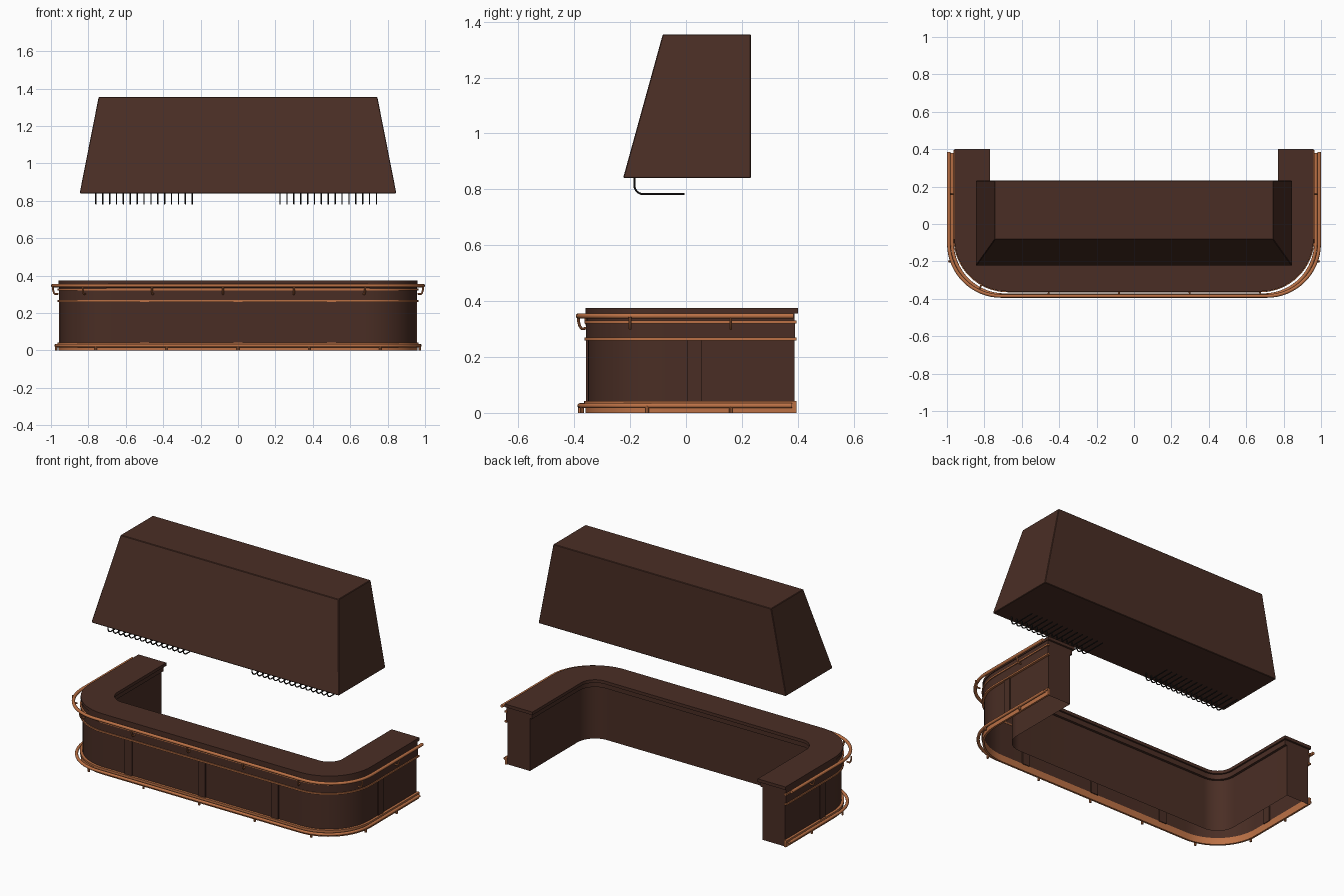
import bpy, bmesh, math

if "Cube" in bpy.data.objects:
    bpy.data.objects.remove(bpy.data.objects["Cube"])

def mat(name, c):
    m = bpy.data.materials.new(name)
    m.diffuse_color = (*c, 1)
    m.use_nodes = True
    m.node_tree.nodes["Principled BSDF"].inputs["Base Color"].default_value = m.diffuse_color
    return m

WOOD = mat("dark_brown_wood", (0.068, 0.027, 0.018))
COPPER = mat("copper", (0.50, 0.165, 0.06))
BLACK = mat("black_metal", (0.018, 0.015, 0.014))

def finish(bm, name, m, smooth=True):
    bmesh.ops.recalc_face_normals(bm, faces=bm.faces[:])
    me = bpy.data.meshes.new(name)
    bm.to_mesh(me)
    bm.free()
    ob = bpy.data.objects.new(name, me)
    bpy.context.collection.objects.link(ob)
    me.materials.append(m)
    if smooth:
        select(ob)
        bpy.ops.object.shade_smooth_by_angle(angle=math.radians(35))
    return ob

def select(ob):
    bpy.ops.object.select_all(action='DESELECT')
    ob.select_set(True)
    bpy.context.view_layer.objects.active = ob

# U-shaped plan line, open towards the back
def u_line(x, yf, r, yend, n=16):
    right = [(x, yend)]
    for i in range(n + 1):
        a = -math.pi / 2 * i / n
        right.append((x - r + r * math.cos(a), yf + r + r * math.sin(a)))
    return right + [(-px, py) for px, py in reversed(right)]

# sweep a profile of (outward offset, z) along the U line
def u_sweep(name, prof, m, x=0.96, yf=-0.36, r=0.285, yend=0.395, close=True):
    bm = bmesh.new()
    rows = [[bm.verts.new((px, py, z)) for px, py in u_line(x + d, yf - d, r + d, yend)]
            for d, z in prof]
    count = len(rows) if close else len(rows) - 1
    for i in range(count):
        a, b = rows[i], rows[(i + 1) % len(rows)]
        for j in range(len(a) - 1):
            bm.faces.new((a[j], a[j + 1], b[j + 1], b[j]))
    bm.faces.new([q[0] for q in rows])
    bm.faces.new([q[-1] for q in reversed(rows)])
    return finish(bm, name, m)

def rect(d0, d1, z0, z1):
    return [(d0, z0), (d1, z0), (d1, z1), (d0, z1)]

def ring(z, r, n=12):
    return [(r * math.cos(2 * math.pi * i / n), z + r * math.sin(2 * math.pi * i / n)) for i in range(n)]

def box(name, lo, hi, m):
    bm = bmesh.new()
    bmesh.ops.create_cube(bm, size=1)
    for v in bm.verts:
        v.co = [(lo[k] + hi[k]) / 2 + v.co[k] * (hi[k] - lo[k]) for k in range(3)]
    return finish(bm, name, m, False)

# several round rods in one mesh
def rods(name, paths, radius, m):
    cu = bpy.data.curves.new(name, 'CURVE')
    cu.dimensions = '3D'
    cu.bevel_depth = radius
    cu.bevel_resolution = 2
    cu.use_fill_caps = True
    for p in paths:
        s = cu.splines.new('POLY')
        s.points.add(len(p) - 1)
        for q, c in zip(s.points, p):
            q.co = (*c, 1)
    ob = bpy.data.objects.new(name, cu)
    bpy.context.collection.objects.link(ob)
    cu.materials.append(m)
    select(ob)
    bpy.ops.object.convert(target='MESH')
    bpy.ops.object.shade_smooth_by_angle(angle=math.radians(40))

# counter body (hollow, open below), worktop and upper band
u_sweep("counter_body", [(-0.01, 0), (-0.01, 0.33), (-0.004, 0.33), (-0.004, 0.358),
                         (-0.18, 0.358), (-0.18, 0.325), (-0.165, 0.325), (-0.165, 0)],
        WOOD, yend=0.388, close=False)
u_sweep("worktop", rect(-0.19, 0, 0.356, 0.375), WOOD, yend=0.40)
u_sweep("upper_band", rect(-0.012, -0.002, 0.265, 0.325), WOOD, yend=0.39)

# copper trims
u_sweep("upper_trim", rect(-0.012, 0.004, 0.32, 0.33), COPPER)
u_sweep("lower_trim", rect(-0.012, 0.004, 0.259, 0.269), COPPER)
u_sweep("base_skirt", rect(-0.012, 0.0, 0.0, 0.03), COPPER)
u_sweep("base_trim", rect(-0.012, 0.005, 0.03, 0.042), COPPER)

# copper rails
u_sweep("hand_rail", ring(0.347, 0.0095), COPPER, x=0.99, yf=-0.385, r=0.28, yend=0.385)
u_sweep("foot_rail", ring(0.026, 0.009), COPPER, x=0.972, yf=-0.38, r=0.28, yend=0.38)

# panel posts
for i, x in enumerate((-0.5, 0, 0.5)):
    box(f"front_post_{i}", (x - 0.025, -0.357, 0.04), (x + 0.025, -0.343, 0.26), WOOD)
for s in (-1, 1):
    a, b = sorted((s * 0.943, s * 0.956))
    box(f"side_post_{s}", (a, 0.005, 0.04), (b, 0.055, 0.26), WOOD)

# front position of a rail at x, including the rounded corner
def rail_y(x, rx, yf, r):
    t = max(0, abs(x) - (rx - r))
    return yf + r - math.sqrt(r * r - t * t)

# foot rail legs and hand rail brackets
legs = []
for x in (-0.76, -0.38, 0, 0.38, 0.76):
    y = rail_y(x, 0.972, -0.38, 0.28)
    legs.append([(x, y, 0.026), (x, y, 0)])
legs += [[(s * 0.972, y, 0.026), (s * 0.972, y, 0)] for s in (-1, 1) for y in (-0.14, 0.16)]
rods("foot_rail_legs", legs, 0.007, COPPER)

BR = [(0.0, 0.343), (0.0, 0.328), (0.005, 0.31), (0.012, 0.301), (0.03, 0.303)]
arms = []
for x in (-0.83, -0.46, -0.08, 0.30, 0.68):
    y = rail_y(x, 0.99, -0.385, 0.28)
    arms.append([(x * (1 - d * 0.5), y + d, z) for d, z in BR])
arms += [[(s * (0.99 - d), y, z) for d, z in BR] for s in (-1, 1) for y in (-0.2, 0.16)]
rods("hand_rail_brackets", arms, 0.005, COPPER)

# hanging canopy with a sloped front and sides
bm = bmesh.new()
levels = [(0.845, -0.223, 0.84), (0.845, -0.223, 0.848), (0.745, -0.083, 1.355)]
rows = [[bm.verts.new(c) for c in ((-x, y, z), (x, y, z), (x, 0.232, z), (-x, 0.232, z))]
        for x, y, z in levels]
for a, b in zip(rows, rows[1:]):
    for j in range(4):
        bm.faces.new((a[j], a[(j + 1) % 4], b[(j + 1) % 4], b[j]))
bm.faces.new(rows[0][::-1])
bm.faces.new(rows[-1])
canopy = finish(bm, "canopy", WOOD, False)
bev = canopy.modifiers.new("soft_edges", 'BEVEL')
bev.width = 0.003
bev.segments = 1

# glass hooks under the canopy
hooks = []
for start in (-0.76, 0.225):
    for i in range(15):
        x = start + i * 0.0368
        arc = [(x, -0.153 - 0.032 * math.cos(a), 0.815 - 0.032 * math.sin(a))
               for a in [math.pi / 2 * k / 6 for k in range(7)]]
        hooks.append([(x, -0.185, 0.842)] + arc + [(x, -0.005, 0.783)])
rods("glass_hooks", hooks, 0.0035, BLACK)
